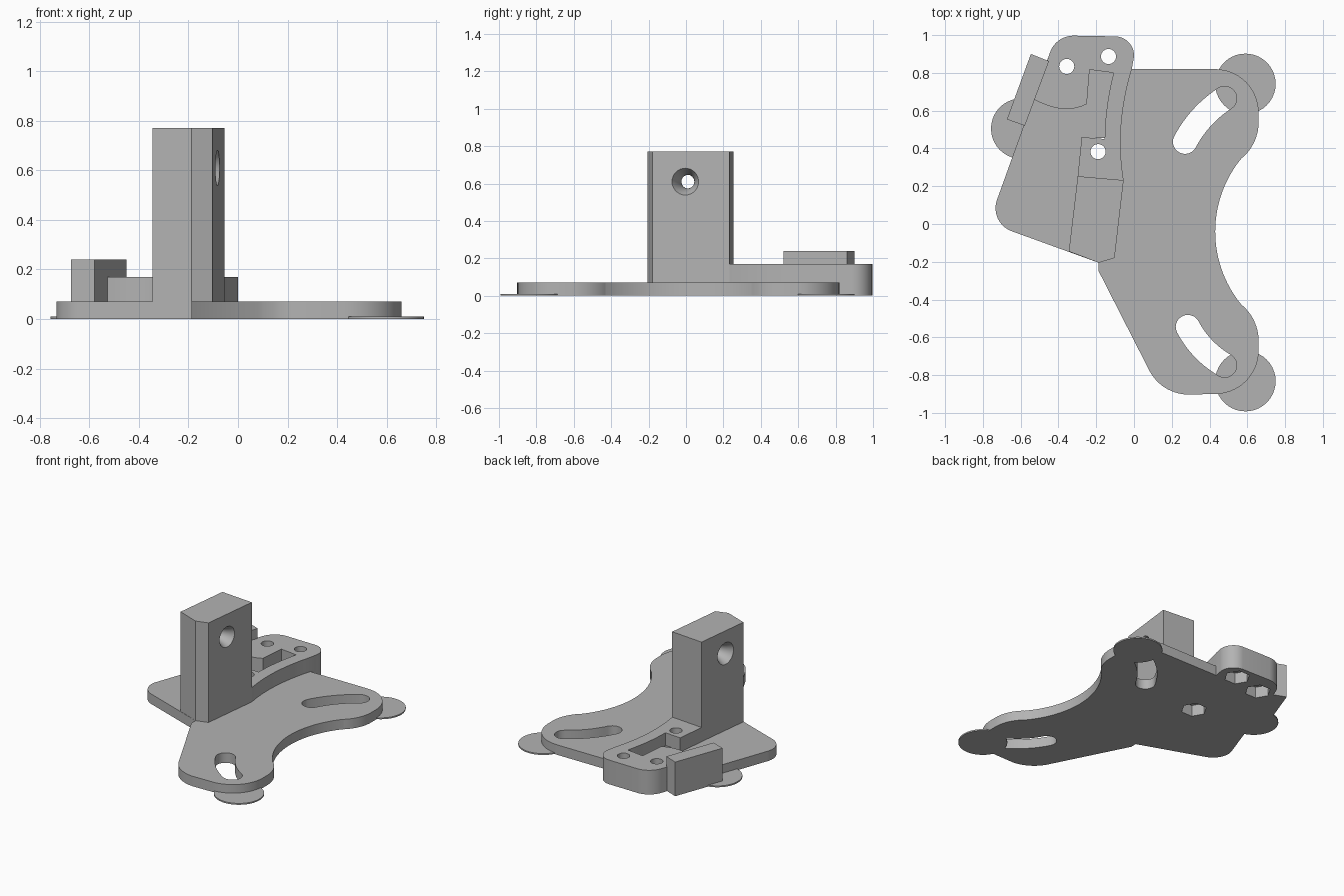
import bpy
import bmesh
from math import sin, cos, pi, radians
from mathutils import Vector, Matrix

if "Cube" in bpy.data.objects:
    bpy.data.objects.remove(bpy.data.objects["Cube"])

grey = bpy.data.materials.new("plain grey")
grey.use_nodes = True
grey.diffuse_color = (0.45, 0.45, 0.45, 1)
grey.node_tree.nodes["Principled BSDF"].inputs["Base Color"].default_value = (0.45, 0.45, 0.45, 1)


def arc(x, y, r, start, end, n=14):
    """Points on a circle between two angles in degrees."""
    angles = [radians(start + (end - start) * i / n) for i in range(n + 1)]
    return [(x + r * cos(a), y + r * sin(a)) for a in angles]


def circle(x, y, r, n=40):
    return arc(x, y, r, 0, 360, n)[:-1]


def curve(a, m, b, n=14):
    """Smooth curve from a to b passing through m."""
    a, m, b = Vector(a), Vector(m), Vector(b)
    c = 2 * m - (a + b) / 2
    ts = [i / n for i in range(n + 1)]
    return [tuple(a * (1 - t) ** 2 + c * 2 * t * (1 - t) + b * t * t) for t in ts]


def slot(a, m, b, r):
    """Curved slot outline with round ends."""
    path = [Vector(p) for p in curve(a, m, b)]
    left, right = [], []
    for i, p in enumerate(path):
        d = (path[min(i + 1, len(path) - 1)] - path[max(i - 1, 0)]).normalized()
        side = Vector((-d.y, d.x)) * r
        left.append(p + side)
        right.append(p - side)

    def cap(center, edge):
        return [center + Matrix.Rotation(-pi * k / 12, 2) @ (edge - center) for k in range(1, 12)]
    return left + cap(path[-1], left[-1]) + right[::-1] + cap(path[0], right[0])


def finish(name, bm):
    bmesh.ops.recalc_face_normals(bm, faces=bm.faces[:])
    mesh = bpy.data.meshes.new(name)
    bm.to_mesh(mesh)
    bm.free()
    mesh.materials.append(grey)
    ob = bpy.data.objects.new(name, mesh)
    bpy.context.scene.collection.objects.link(ob)
    return ob


def prism(name, outline, z0, z1):
    """Straight extrusion of a flat outline."""
    bm = bmesh.new()
    face = bm.faces.new([bm.verts.new((p[0], p[1], z0)) for p in outline])
    top = bmesh.ops.extrude_face_region(bm, geom=[face])["geom"]
    verts = [g for g in top if isinstance(g, bmesh.types.BMVert)]
    bmesh.ops.translate(bm, verts=verts, vec=(0, 0, z1 - z0))
    return finish(name, bm)


def cut(ob, cutters):
    for c in cutters:
        c.hide_render = True
        mod = ob.modifiers.new("cut", "BOOLEAN")
        mod.operation, mod.solver, mod.object = "DIFFERENCE", "EXACT", c
    graph = bpy.context.evaluated_depsgraph_get()
    mesh = bpy.data.meshes.new_from_object(ob.evaluated_get(graph))
    ob.modifiers.clear()
    ob.data = mesh


PLATE, PAD, POST, BLOCK, FILM = 0.07, 0.17, 0.77, 0.24, 0.01

# Shared rounded rear edge, running clockwise from the left side
rear_edge = arc(-0.32, 0.865, 0.132, 160, 90) + arc(-0.1, 0.893, 0.1, 88, -15)
pad_side = curve((-0.012, 0.82), (-0.068, 0.52), (-0.055, 0.232))

# Base plate with two lobes and a concave side
lobe = arc(0.43, 0.59, 0.23, 90, 0) + arc(0.41, 0.54, 0.25, -1, -49)
waist = arc(1.04, -0.04, 0.61, 140, 220, 30)
lower_lobe = [(x, -0.08 - y) for x, y in reversed(lobe)]
outline = (rear_edge + [(-0.012, 0.82)] + lobe + waist + lower_lobe
           + arc(0.29, -0.668, 0.235, 268, 207)
           + [(-0.187, -0.25), (-0.187, -0.205)]
           + arc(-0.603, 0.084, 0.13, 250, 160))
plate = prism("base_plate", outline, 0, PLATE)

# Raised rear pad with a notch and a narrow arm reaching the post
pad_outline = (rear_edge + pad_side
               + [(-0.298, 0.253), (-0.277, 0.46)]
               + curve((-0.155, 0.45), (-0.143, 0.62), (-0.108, 0.80))
               + [(-0.235, 0.817)]
               + curve((-0.25, 0.635), (-0.38, 0.61), (-0.53, 0.66)))
pad = prism("raised_pad", pad_outline, PLATE, PAD)

# Upright post
post = prism("upright_post", [(-0.298, 0.253), (-0.055, 0.232), (-0.103, -0.18),
                              (-0.187, -0.205), (-0.345, -0.145)], PLATE, POST)

# Side block on the rear left edge of the plate
block = prism("side_block", [(-0.546, 0.90), (-0.45, 0.862), (-0.578, 0.52), (-0.673, 0.554)],
              0, BLOCK)

# Thin corner discs
for name, x, y in (("rear_disc", 0.59, 0.742), ("front_disc", 0.59, -0.832),
                   ("side_disc", -0.597, 0.505)):
    disc = prism(name, circle(x, y, 0.16), 0, FILM)
    if name != "side_disc":
        continue

# Curved adjustment slots
slots = [prism("slot_cutter", slot(*s, 0.064), -0.1, 0.3) for s in (
    ((0.27, 0.435), (0.36, 0.563), (0.48, 0.665)),
    ((0.285, -0.545), (0.368, -0.66), (0.48, -0.748)))]

# Screw holes with hexagonal nut pockets underneath
bolts = ((-0.356, 0.834), (-0.135, 0.887), (-0.19, 0.383))
holes = [prism("hole_cutter", circle(x, y, 0.04, 28), -0.1, 0.3) for x, y in bolts]
pockets = [prism("nut_cutter", circle(x, y, 0.085, 6), -0.1, 0.08) for x, y in bolts]
cut(plate, slots + holes + pockets)
cut(pad, holes + pockets)

# Flared hole through the post
bm = bmesh.new()
rings = []
for i in range(17):
    t = (i - 8) / 7
    r = 0.036 + 0.038 * t * t
    rings.append([bm.verts.new((t * 0.1225, y, z)) for y, z in circle(0, 0, r, 32)])
for a, b in zip(rings, rings[1:]):
    for k in range(32):
        j = (k + 1) % 32
        bm.faces.new((a[k], a[j], b[j], b[k]))
bm.faces.new(rings[0])
bm.faces.new(rings[-1])
bmesh.ops.transform(bm, verts=bm.verts[:], matrix=(
    Matrix.Translation((-0.2, 0.01, 0.61)) @ Matrix.Rotation(radians(-6.7), 4, "Z")))
flare = finish("flare_cutter", bm)
cut(post, [flare])

# Remove the cutters and shade curved walls smoothly
for ob in slots + holes + pockets + [flare]:
    bpy.data.objects.remove(ob)
for ob in bpy.context.scene.collection.objects:
    if ob.type == "MESH":
        bpy.ops.object.select_all(action="DESELECT")
        ob.select_set(True)
        bpy.context.view_layer.objects.active = ob
        bpy.ops.object.shade_smooth_by_angle(angle=radians(30))
